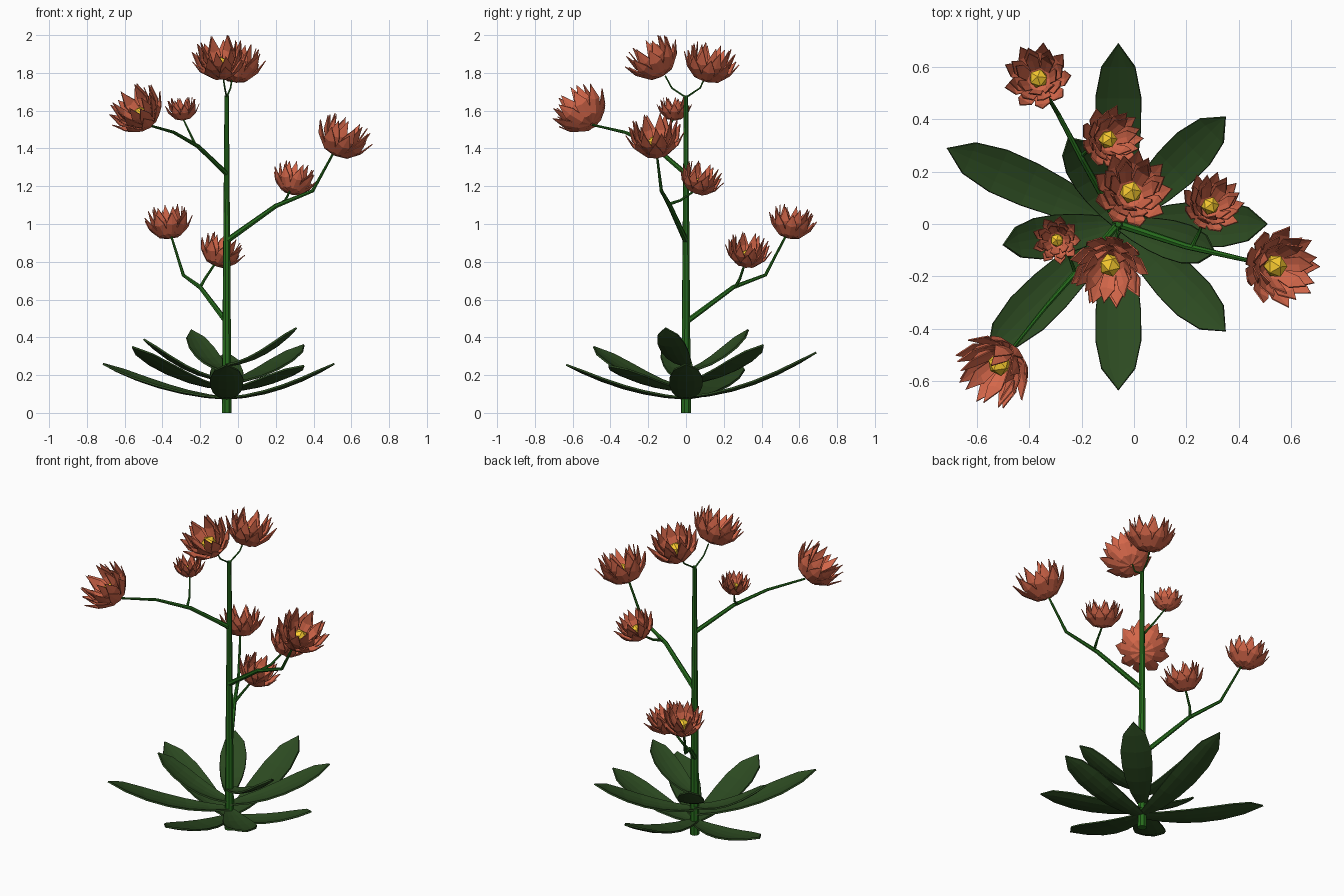
import bpy, bmesh
from math import cos, sin, pi, hypot, atan2
from mathutils import Vector, Matrix

if "Cube" in bpy.data.objects:
    bpy.data.objects.remove(bpy.data.objects["Cube"])


def material(name, rgb):
    m = bpy.data.materials.new(name)
    m.diffuse_color = (*rgb, 1)
    m.use_nodes = True
    m.node_tree.nodes["Principled BSDF"].inputs["Base Color"].default_value = m.diffuse_color
    return m


LEAF = material("leaf_green", (0.025, 0.068, 0.015))
STEM = material("stem_green", (0.02, 0.15, 0.012))
PETAL = material("petal_red", (0.66, 0.135, 0.068))
CORE = material("core_yellow", (0.95, 0.60, 0.03))


def finish(name, bm, mat, thickness=0):
    if not thickness:
        bmesh.ops.recalc_face_normals(bm, faces=bm.faces)
    me = bpy.data.meshes.new(name)
    bm.to_mesh(me)
    bm.free()
    me.materials.append(mat)
    ob = bpy.data.objects.new(name, me)
    bpy.context.collection.objects.link(ob)
    if thickness:
        mod = ob.modifiers.new("thickness", 'SOLIDIFY')
        mod.thickness = thickness
        mod.offset = 0


def blade(bm, profile, cup, matrix, ks):
    """Cupped strip along +x; profile rows are (distance, height, half width)."""
    rows = []
    for d, h, w in profile:
        rows.append([bm.verts.new(matrix @ Vector((d, w * k, h + cup * w * k * k)))
                     for k in (ks if w else (0,))])
    for a, b in zip(rows, rows[1:]):
        for i in range(len(ks) - 1):
            if len(b) == 1:
                bm.faces.new((a[i], b[0], a[i + 1]))
            else:
                bm.faces.new((a[i], b[i], b[i + 1], a[i + 1]))


def tube(name, points, r0, r1, sides=7):
    """Tapered polygonal stalk through the points."""
    pts = [Vector(p) for p in points]
    bm = bmesh.new()
    rings = []
    for i, p in enumerate(pts):
        t = (pts[min(i + 1, len(pts) - 1)] - pts[max(i - 1, 0)]).normalized()
        u = t.cross(Vector((0.3, 1, 0.1))).normalized()
        v = t.cross(u)
        r = r0 + (r1 - r0) * i / (len(pts) - 1)
        rings.append([bm.verts.new(p + r * (u * cos(2 * pi * k / sides) + v * sin(2 * pi * k / sides)))
                      for k in range(sides)])
    for a, b in zip(rings, rings[1:]):
        for k in range(sides):
            bm.faces.new((a[k], a[(k + 1) % sides], b[(k + 1) % sides], b[k]))
    bm.faces.new(rings[0])
    bm.faces.new(rings[-1])
    finish(name, bm, STEM)


# Petal rings: count, azimuth offset, profile for a flower of radius 1
RINGS = [
    (9, 0.0, [(.05, .0, .08), (.45, .08, .21), (.82, .42, .24), (1.06, .92, 0)]),
    (8, 0.3, [(.05, .05, .08), (.40, .20, .19), (.70, .62, .23), (.86, 1.22, 0)]),
    (7, 0.1, [(.05, .10, .08), (.34, .28, .16), (.56, .72, .20), (.66, 1.36, 0)]),
]


def flower(name, base, axis, size):
    turn = Vector((0, 0, 1)).rotation_difference(Vector(axis)).to_matrix().to_4x4()
    m = Matrix.Translation(base) @ turn @ Matrix.Scale(size, 4)
    bm = bmesh.new()
    for n, off, prof in RINGS:
        for i in range(n):
            blade(bm, prof, 0.3, m @ Matrix.Rotation(off + 2 * pi * i / n, 4, 'Z'), (-1, 0, 1))
    finish(name + "_petals", bm, PETAL, 0.035 * size)
    bm = bmesh.new()
    bmesh.ops.create_icosphere(bm, subdivisions=1, radius=0.31,
                               matrix=m @ Matrix.Translation((0, 0, .47)))
    finish(name + "_core", bm, CORE)


X = -0.06  # stem position

# Main stem
tube("main_stem", [(X, 0, z) for z in (0, .42, .84, 1.26, 1.68)], 0.027, 0.012, 8)

# Branches, side twigs and top fork
tube("low_branch", [(X, 0, .48), (-.2, .25, .665), (-.29, .42, .73), (-.355, .53, .94)], .015, .006)
tube("low_twig", [(-.2, .26, .665), (-.175, .285, .71), (-.125, .31, .785)], .009, .006)
tube("middle_branch", [(X, 0, .91), (.2, -.085, 1.095), (.395, -.13, 1.175), (.505, -.155, 1.375)], .016, .006)
tube("middle_twig", [(.22, -.09, 1.105), (.25, -.03, 1.125), (.275, .045, 1.175)], .009, .005)
tube("high_branch", [(X, 0, 1.265), (-.21, -.17, 1.41), (-.34, -.32, 1.485), (-.48, -.495, 1.525)], .014, .006)
tube("high_twig", [(-.225, -.185, 1.415), (-.245, -.13, 1.46), (-.29, -.065, 1.555)], .008, .004)
tube("top_fork_back", [(X, 0, 1.67), (-.04, .075, 1.72), (-.03, .1, 1.775)], .005, .004)
tube("top_fork_front", [(X, 0, 1.67), (-.07, -.075, 1.72), (-.08, -.11, 1.785)], .005, .004)

# Flowers
for args in [
    ("top_back_flower", (-.02, .105, 1.755), (.12, .25, 1), .143),
    ("top_front_flower", (-.083, -.125, 1.785), (-.12, -.48, .88), .145),
    ("high_flower", (-.48, -.5, 1.53), (-.5, -.52, .70), .148),
    ("high_twig_flower", (-.292, -.062, 1.55), (-.07, 0, 1), .088),
    ("middle_flower", (.512, -.157, 1.365), (.42, -.06, .9), .148),
    ("middle_twig_flower", (.278, .052, 1.165), (.25, .32, .9), .115),
    ("low_flower", (-.36, .545, .925), (-.1, .2, 1), .123),
    ("low_twig_flower", (-.12, .315, .78), (.35, .15, .9), .119),
]:
    flower(*args)

# Leaf rosette: tip x, y, z and base height
LEAVES = [(.51, 0, .26, .075), (-.715, .29, .26, .075), (X, -.635, .255, .075), (X, .69, .32, .08),
          (.35, -.41, .25, .115), (-.56, -.49, .35, .125), (.35, .41, .36, .155),
          (-.50, -.08, .39, .17), (-.25, .33, .44, .22), (.31, -.11, .45, .25)]
WIDTHS = [(0, .025), (.17, .053), (.35, .074), (.52, .086), (.7, .087), (.87, .064), (1, 0)]
for i, (x, y, z, z0) in enumerate(LEAVES):
    length = hypot(x - X, y)
    prof = [(t * length, (z - z0) * (.13 * t + .87 * t * t), w * min(1, .55 + .8 * length)) for t, w in WIDTHS]
    bm = bmesh.new()
    blade(bm, prof, 0.18, Matrix.Translation((X, 0, z0)) @ Matrix.Rotation(atan2(y, x - X), 4, 'Z'),
          (-1, -.5, 0, .5, 1))
    finish(f"leaf_{i + 1}", bm, LEAF, 0.01)
